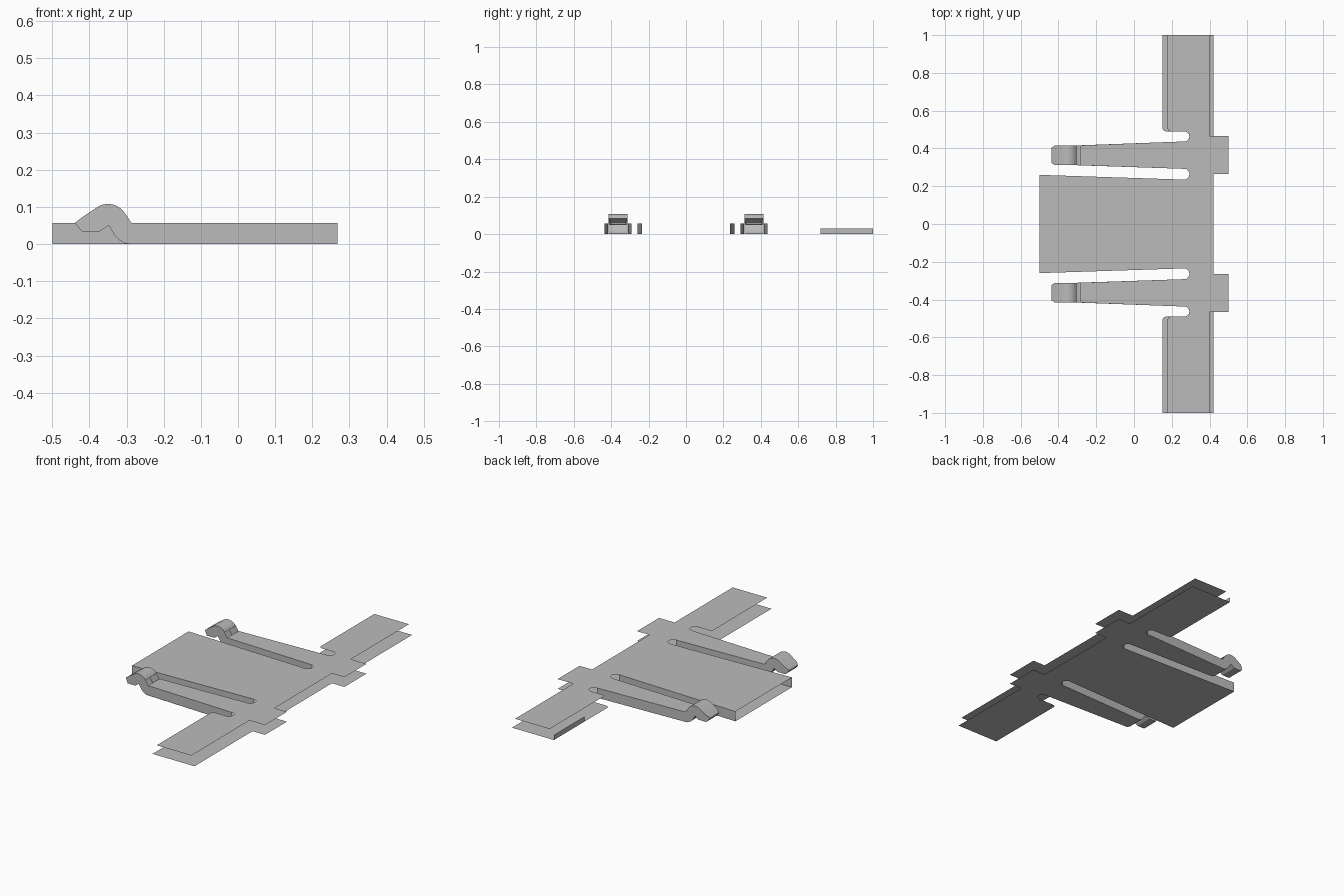
import bpy, bmesh, math

cube = bpy.data.objects.get("Cube")
if cube:
    bpy.data.objects.remove(cube, do_unlink=True)

T = 0.057  # gap between the two sheets

grey = bpy.data.materials.new("plain grey")
grey.use_nodes = True
colour = (0.5, 0.5, 0.5, 1)
grey.diffuse_color = colour
grey.node_tree.nodes["Principled BSDF"].inputs["Base Color"].default_value = colour


def build(name, polygons, mirror=True):
    """Make one object from a list of polygons, mirrored across y = 0."""
    bm = bmesh.new()
    for poly in polygons:
        bm.faces.new([bm.verts.new(p) for p in poly])
    bmesh.ops.remove_doubles(bm, verts=bm.verts, dist=0.0005)
    mesh = bpy.data.meshes.new(name)
    bm.to_mesh(mesh)
    bm.free()
    mesh.materials.append(grey)
    obj = bpy.data.objects.new(name, mesh)
    bpy.context.collection.objects.link(obj)
    if mirror:
        mod = obj.modifiers.new("mirror", 'MIRROR')
        mod.use_axis = (False, True, False)
        mod.merge_threshold = 0.0005
    return obj


def slot_end(y0, y1, x=0.268, depth=0.025, steps=8):
    """Rounded closed end of a slot running from y0 to y1."""
    mid, r = (y0 + y1) / 2, (y1 - y0) / 2
    angles = [math.pi * i / steps for i in range(steps + 1)]
    return [(x + depth * math.sin(a), mid - r * math.cos(a)) for a in angles]


def outline(inner, outer, arm_end):
    """Half outline of a sheet, with slots, spring arm, wing and tab."""
    corner = [(inner + 0.02 * (1 - math.sin(a)), 0.49 + 0.02 * (1 - math.cos(a)))
              for a in (0, math.pi / 6, math.pi / 3, math.pi / 2)]
    return ([(-0.5, 0), (-0.5, 0.26)] + slot_end(0.235, 0.292)
            + [(arm_end, 0.311), (arm_end, 0.416)] + slot_end(0.437, 0.49)
            + corner
            + [(inner, 1), (outer, 1), (outer, 0.466), (0.5, 0.466),
               (0.5, 0.264), (0.42, 0.264), (0.42, 0)])


# Upper and lower sheets
top = outline(0.177, 0.40, -0.287)
bottom = outline(0.15, 0.42, -0.30)
build("upper_sheet", [[(x, y, T) for x, y in reversed(top)]])
build("lower_sheet", [[(x, y, 0) for x, y in bottom]])


def wall(a, b):
    return [(*a, 0), (*b, 0), (*b, T), (*a, T)]


# Straight side walls of the plate and the spring arms
build("plate_side_wall", [wall((0.268, 0.235), (-0.5, 0.26))])
build("arm_side_walls", [wall((-0.287, 0.311), (0.268, 0.292)),
                         wall((0.268, 0.437), (-0.287, 0.416))])

# Low strip under the edge of one wing
build("wing_edge_strip", [[(0.15, 0.718, 0), (0.15, 1, 0),
                           (0.15, 1, 0.03), (0.15, 0.718, 0.03)]], mirror=False)

# Hooked tip of each arm: skin strips and two sides between an outer and inner curve
crown = [(-0.35 + 0.055 * math.cos(a), 0.052 + 0.056 * math.sin(a))
         for a in [math.radians(35 + i * 12) for i in range(8)]]
outer = [(-0.287, T)] + crown + [(-0.42, 0.072), (-0.438, 0.058)]
inner = [(-0.287, 0), (-0.305, 0.002), (-0.32, 0.011), (-0.333, 0.025),
         (-0.348, 0.05), (-0.372, 0.034), (-0.42, 0.034), (-0.438, 0.055)]


def half_width(x):
    """The hook narrows a little at its rounded end."""
    return 0.051 if x > -0.425 else 0.04


def across(p, side):
    return (p[0], 0.3635 + side * half_width(p[0]), p[1])


def skin(path):
    return [[across(p, 1), across(p, -1), across(q, -1), across(q, 1)]
            for p, q in zip(path, path[1:])]


ring = outer + inner[::-1]
hook = build("arm_hook", skin(outer[1:]) + skin(inner[::-1]) + [
    [across(p, -1) for p in reversed(ring)],
    [across(p, 1) for p in ring]])

bpy.ops.object.select_all(action='DESELECT')
hook.select_set(True)
bpy.context.view_layer.objects.active = hook
bpy.ops.object.shade_smooth_by_angle(angle=math.radians(30))
